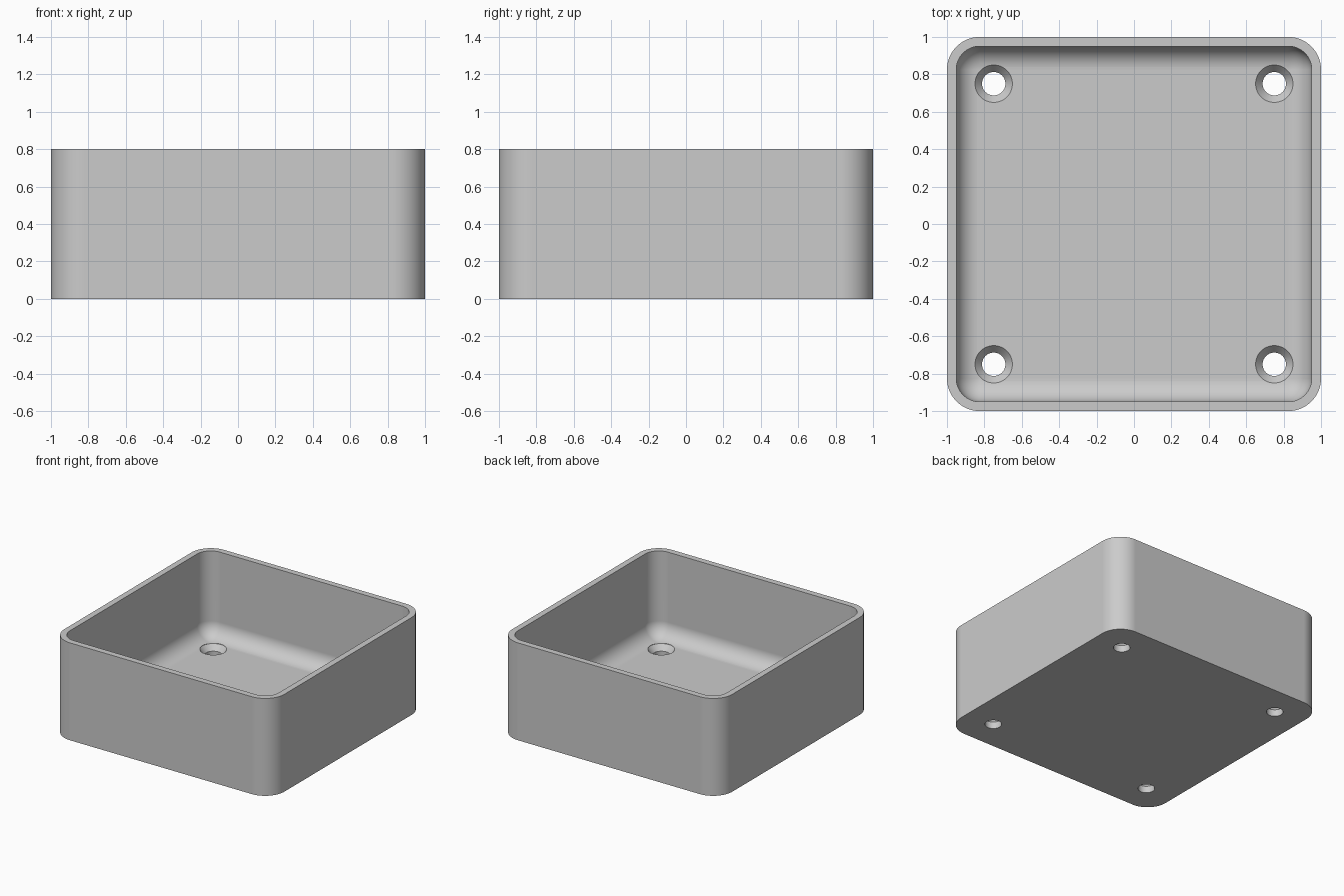
import bpy, bmesh
from math import sin, cos, pi

cube = bpy.data.objects.get("Cube")
if cube:
    bpy.data.objects.remove(cube, do_unlink=True)

HEIGHT, FLOOR = 0.8, 0.1
OUTER, OUTER_R = 1.0, 0.175
INNER, INNER_R = 0.95, 0.125
HOLE, HOLE_R, SINK_R, SINK_DEPTH = 0.75, 0.0625, 0.1, 0.045
CORNER_STEPS, FILLET_STEPS = 16, 12

grey = bpy.data.materials.new("light grey")
grey.use_nodes = True
colour = (0.6, 0.6, 0.6, 1)
grey.diffuse_color = colour
grey.node_tree.nodes["Principled BSDF"].inputs["Base Color"].default_value = colour


def rounded_square(bm, core, radius, z):
    """Ring of vertices: a square of half size core, grown by radius."""
    ring = []
    for quarter, (sx, sy) in enumerate([(1, 1), (-1, 1), (-1, -1), (1, -1)]):
        for i in range(CORNER_STEPS + 1):
            a = (quarter + i / CORNER_STEPS) * pi / 2
            ring.append(bm.verts.new((sx * core + radius * cos(a),
                                      sy * core + radius * sin(a), z)))
    return ring


def loft(name, rings_of):
    """Join successive rings with quads and cap both ends."""
    bm = bmesh.new()
    rings = rings_of(bm)
    for low, high in zip(rings, rings[1:]):
        n = len(low)
        for i in range(n):
            j = (i + 1) % n
            bm.faces.new((low[i], low[j], high[j], high[i]))
    bm.faces.new(rings[0][::-1])
    bm.faces.new(rings[-1])
    bmesh.ops.remove_doubles(bm, verts=bm.verts, dist=1e-5)
    bmesh.ops.recalc_face_normals(bm, faces=bm.faces)
    mesh = bpy.data.meshes.new(name)
    bm.to_mesh(mesh)
    bm.free()
    mesh.materials.append(grey)
    obj = bpy.data.objects.new(name, mesh)
    bpy.context.collection.objects.link(obj)
    return obj


# Tray: outer wall, flat rim, inner wall, rounded fillet into the floor
def tray_rings(bm):
    rings = [rounded_square(bm, OUTER - OUTER_R, OUTER_R, z) for z in (0, HEIGHT)]
    core = INNER - INNER_R
    rings.append(rounded_square(bm, core, INNER_R, HEIGHT))
    for i in range(FILLET_STEPS + 1):
        a = i / FILLET_STEPS * pi / 2
        rings.append(rounded_square(bm, core, INNER_R * cos(a),
                                    FLOOR + INNER_R * (1 - sin(a))))
    return rings


# Countersunk screw hole
def hole_rings(bm):
    profile = [(HOLE_R, -0.1), (HOLE_R, FLOOR - SINK_DEPTH),
               (SINK_R, FLOOR), (SINK_R, FLOOR + 0.1)]
    return [rounded_square(bm, 0, r, z) for r, z in profile]


tray = loft("tray", tray_rings)
bpy.context.view_layer.objects.active = tray
for sx in (-1, 1):
    for sy in (-1, 1):
        cutter = loft("hole_cutter", hole_rings)
        cutter.location = (sx * HOLE, sy * HOLE, 0)
        cutter.hide_render = True
        cut = tray.modifiers.new("screw_hole", 'BOOLEAN')
        cut.operation = 'DIFFERENCE'
        cut.solver = 'EXACT'
        cut.object = cutter
        bpy.context.view_layer.update()
        bpy.ops.object.modifier_apply(modifier=cut.name)
        bpy.data.objects.remove(cutter, do_unlink=True)

# Smooth corners, sharp rims, flat floor
bpy.ops.object.select_all(action='DESELECT')
tray.select_set(True)
bpy.ops.object.shade_smooth_by_angle(angle=pi / 6)
weighted = tray.modifiers.new("flat_floor_shading", 'WEIGHTED_NORMAL')
weighted.keep_sharp = True
